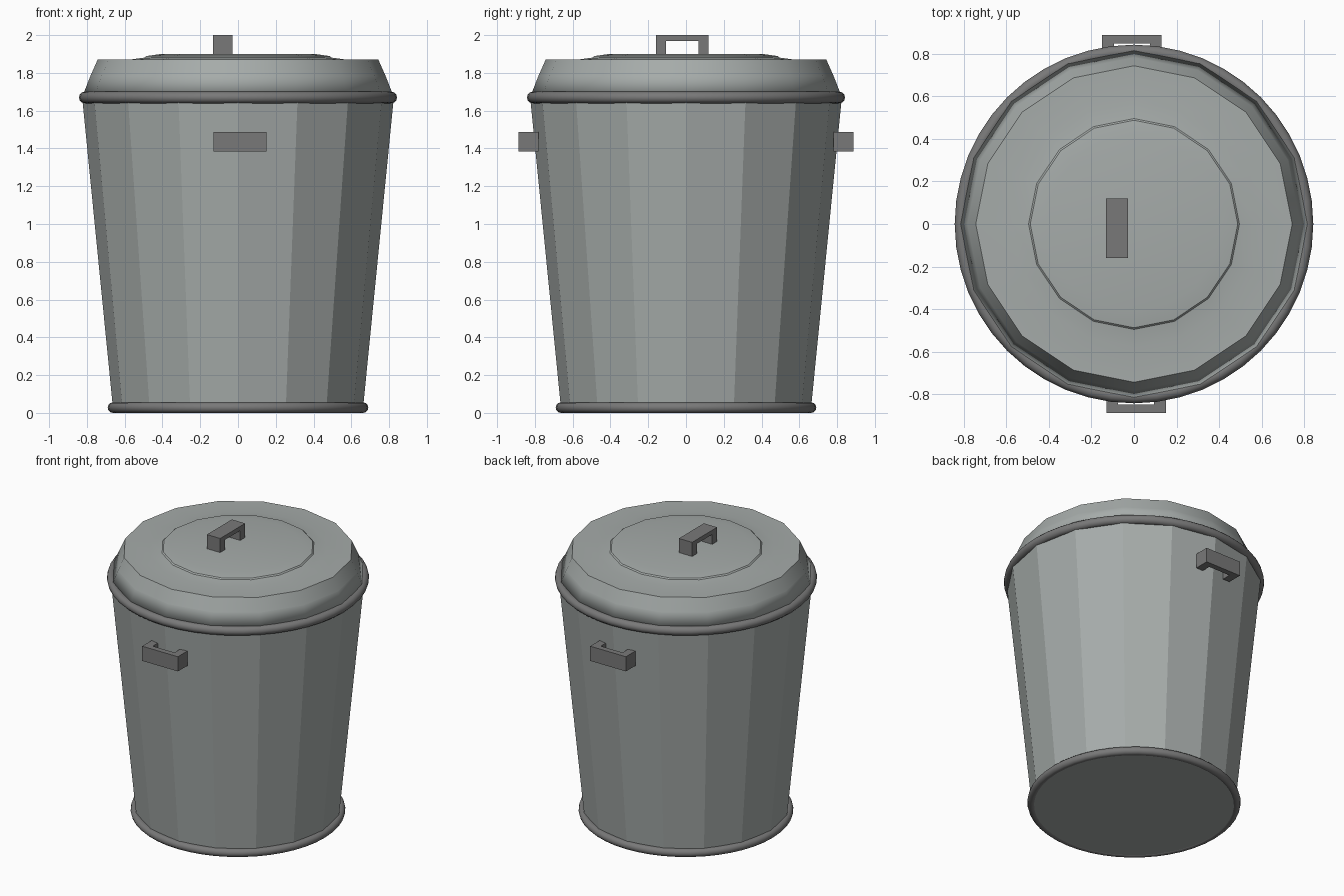
import bpy, bmesh
from math import sin, cos, pi
from mathutils import Matrix

if "Cube" in bpy.data.objects:
    bpy.data.objects.remove(bpy.data.objects["Cube"])


def grey(name, colour):
    mat = bpy.data.materials.new(name)
    mat.diffuse_color = (*colour, 1)
    mat.use_nodes = True
    mat.node_tree.nodes["Principled BSDF"].inputs["Base Color"].default_value = mat.diffuse_color
    return mat


PANEL = grey("grey_metal", (0.38, 0.41, 0.40))
TRIM = grey("dark_metal", (0.19, 0.19, 0.19))


def finish(name, bm, mat):
    bmesh.ops.recalc_face_normals(bm, faces=bm.faces)
    mesh = bpy.data.meshes.new(name)
    bm.to_mesh(mesh)
    bm.free()
    mesh.materials.append(mat)
    obj = bpy.data.objects.new(name, mesh)
    bpy.context.collection.objects.link(obj)
    return obj


def lathe(name, profile, sides, mat, smooth=False, closed=False, sharp=()):
    """Revolve (radius, z) points; radius 0 makes a pole; sharp lists creased rings."""
    bm = bmesh.new()
    rings = []
    for r, z in profile:
        if r == 0:
            rings.append([bm.verts.new((0, 0, z))] * sides)
        else:
            rings.append([bm.verts.new((r * cos(2 * pi * i / sides),
                                        r * sin(2 * pi * i / sides), z))
                          for i in range(sides)])
    pairs = list(zip(rings, rings[1:]))
    if closed:
        pairs.append((rings[-1], rings[0]))
    for a, b in pairs:
        for i in range(sides):
            j = (i + 1) % sides
            quad = list(dict.fromkeys((a[i], a[j], b[j], b[i])))
            bm.faces.new(quad).smooth = smooth
    for k in sharp:
        for i in range(sides):
            bm.edges.get((rings[k][i], rings[k][(i + 1) % sides])).smooth = False
    return finish(name, bm, mat)


def ring(name, radius, z, thickness):
    profile = [(radius + thickness * cos(2 * pi * i / 12),
                z + thickness * sin(2 * pi * i / 12)) for i in range(12)]
    return lathe(name, profile, 48, TRIM, smooth=True, closed=True)


def handle(name, matrix, depth, t):
    """U-shaped strap: bar along local x, legs down local z, top face at z = 0."""
    h, leg = 0.14, 0.055
    outline = [(-h, -depth), (-h, 0), (h, 0), (h, -depth),
               (h - leg, -depth), (h - leg, -t), (-h + leg, -t), (-h + leg, -depth)]
    bm = bmesh.new()
    face = bm.faces.new([bm.verts.new((x, -0.052, z)) for x, z in outline])
    ext = bmesh.ops.extrude_face_region(bm, geom=[face])
    bmesh.ops.translate(bm, vec=(0, 0.104, 0),
                        verts=[v for v in ext["geom"] if isinstance(v, bmesh.types.BMVert)])
    bm.transform(matrix)
    return finish(name, bm, TRIM)


# Faceted tapered body with closed base
lathe("can_body", [(0, 0.005), (0.66, 0.005), (0.825, 1.67)], 16, PANEL)

# Round rolled rims
ring("top_rim", 0.811, 1.67, 0.031)
ring("base_rim", 0.662, 0.028, 0.028)

# Smooth-shaded sixteen-sided lid with raised centre
lathe("lid", [(0.77, 1.685), (0.82, 1.685), (0.783, 1.78), (0.743, 1.87),
              (0.575, 1.87), (0.495, 1.881), (0.487, 1.889), (0.41, 1.90), (0, 1.90)],
      16, PANEL, smooth=True, sharp=(2, 3, 5, 6))

# Lid handle, running front to back
handle("lid_handle", Matrix.Translation((-0.08, -0.02, 2.0)) @ Matrix.Rotation(pi / 2, 4, 'Z'),
       0.11, 0.03)

# Front and back carrying handles, each a half turn apart
base = Matrix.Translation((0.01, -0.887, 1.435)) @ Matrix.Rotation(pi / 2, 4, 'X')
for name, turn in (("front_handle", 0), ("back_handle", pi)):
    handle(name, Matrix.Rotation(turn, 4, 'Z') @ base, 0.105, 0.04)
